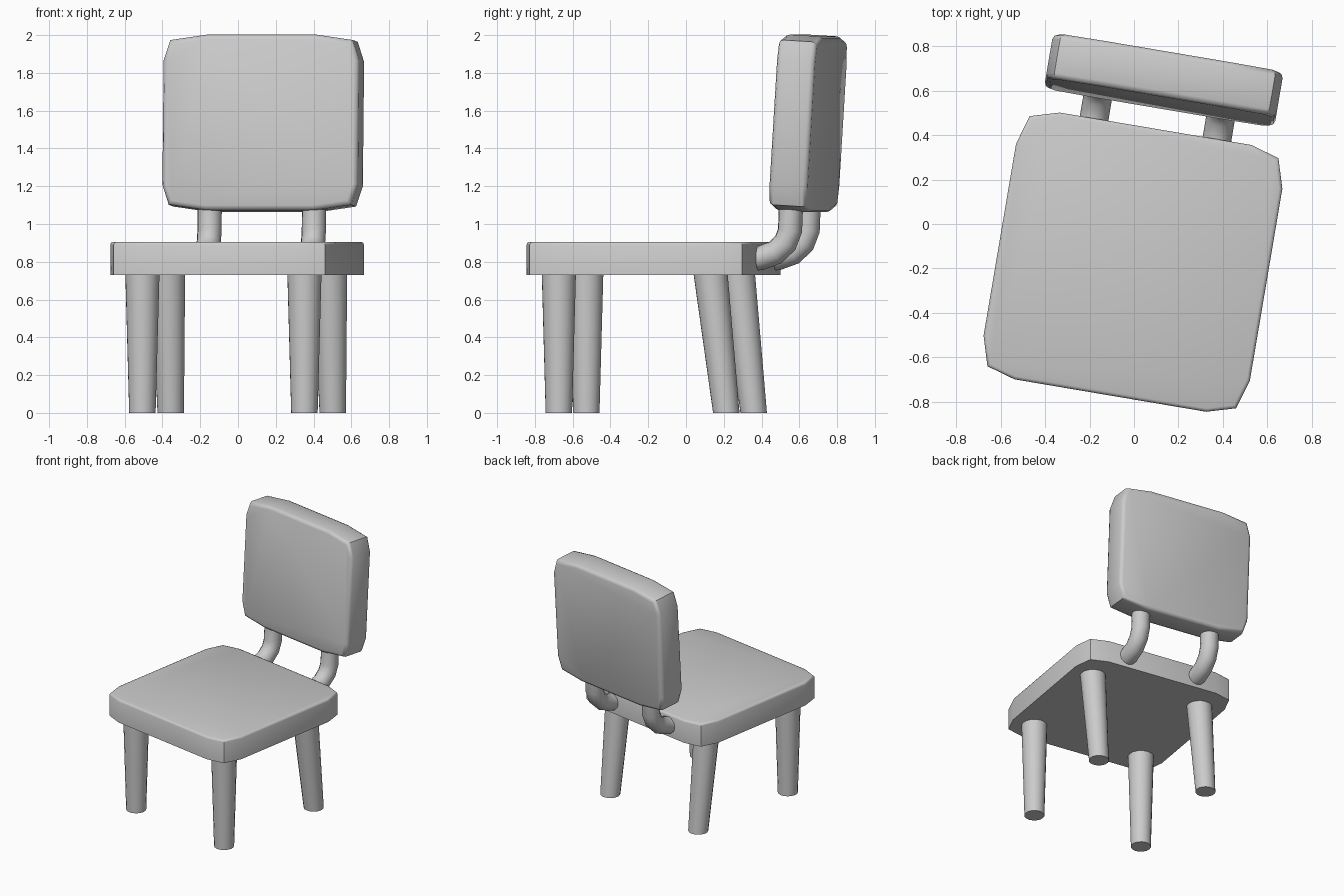
import bpy, bmesh
from math import radians, cos, sin, pi
from mathutils import Matrix, Vector

if "Cube" in bpy.data.objects:
    bpy.data.objects.remove(bpy.data.objects["Cube"])

TURN = Matrix.Rotation(radians(-9.6), 4, 'Z')   # whole chair is turned slightly
MID = 0.024                                     # chair centre line before turning


def finish(bm, name, matrix):
    bmesh.ops.recalc_face_normals(bm, faces=bm.faces)
    mesh = bpy.data.meshes.new(name)
    bm.to_mesh(mesh)
    bm.free()
    mesh.transform(TURN @ matrix)
    obj = bpy.data.objects.new(name, mesh)
    bpy.context.collection.objects.link(obj)
    bpy.ops.object.select_all(action='DESELECT')
    obj.select_set(True)
    bpy.context.view_layer.objects.active = obj
    bpy.ops.object.shade_smooth_by_angle(angle=radians(50))
    return obj


def cushion(name, corner, thickness, bevel, both, matrix):
    """Slab whose outline mirrors one chamfered corner into four."""
    outline = []
    for sx, sy in ((1, 1), (-1, 1), (-1, -1), (1, -1)):
        pts = [(sx * x, sy * y) for x, y in corner]
        outline += pts[::-1] if sx * sy > 0 else pts
    bm = bmesh.new()
    h = thickness / 2
    base = bm.faces.new([bm.verts.new((x, y, -h)) for x, y in outline])
    ext = bmesh.ops.extrude_face_region(bm, geom=[base], use_keep_orig=True)
    bmesh.ops.translate(bm, vec=(0, 0, thickness),
                        verts=[v for v in ext['geom'] if isinstance(v, bmesh.types.BMVert)])
    rims = [e for e in bm.edges
            if abs(e.verts[0].co.z - e.verts[1].co.z) < 1e-5
            and (both or e.verts[0].co.z > 0)]
    bmesh.ops.bevel(bm, geom=rims, offset=bevel, segments=2, profile=0.5, affect='EDGES')
    return finish(bm, name, matrix)


def tube(name, path, radii, sides, matrix):
    """Round tube in the local YZ plane, with horizontal ends if vertical."""
    pts = [Vector((0, y, z)) for y, z in path]
    bm = bmesh.new()
    rings = []
    for i, p in enumerate(pts):
        d = (pts[min(i + 1, len(pts) - 1)] - pts[max(i - 1, 0)]).normalized()
        side = Vector((1, 0, 0))
        up = Vector((0, 1, 0)) if len(pts) == 2 else d.cross(side)
        rings.append([bm.verts.new(p + radii[i] * (side * cos(a) + up * sin(a)))
                      for a in (2 * pi * k / sides for k in range(sides))])
    for a, b in zip(rings, rings[1:]):
        for k in range(sides):
            n = (k + 1) % sides
            bm.faces.new((a[k], a[n], b[n], b[k]))
    bm.faces.new(rings[0])
    bm.faces.new(rings[-1])
    return finish(bm, name, matrix)


# Seat
cushion("seat", [(0.437, 0.608), (0.567, 0.570), (0.607, 0.437)], 0.175, 0.015, False,
        Matrix.Translation((MID, -0.17, 0.8175)))

# Backrest, leaning slightly backwards
cushion("backrest", [(0.29, 0.466), (0.49, 0.437), (0.525, 0.33)], 0.205, 0.025, True,
        Matrix.Translation((MID, 0.66, 1.533)) @ Matrix.Rotation(radians(90 - 3.5), 4, 'X'))

# Legs and bent backrest supports, left and right
for label, s in (("left", -1), ("right", 1)):
    leg = Matrix.Translation((MID + s * 0.435, 0, 0))
    tube("front_leg_" + label, [(-0.605, 0), (-0.605, 0.75)], [0.071, 0.092], 16, leg)
    tube("rear_leg_" + label, [(0.294, 0), (0.208, 0.75)], [0.071, 0.092], 16, leg)
    tube("back_support_" + label,
         [(0.36, 0.815), (0.45, 0.82), (0.53, 0.848), (0.585, 0.90), (0.61, 0.965), (0.616, 1.12)],
         [0.065] * 6, 12, Matrix.Translation((MID + s * 0.28, 0, 0)))
